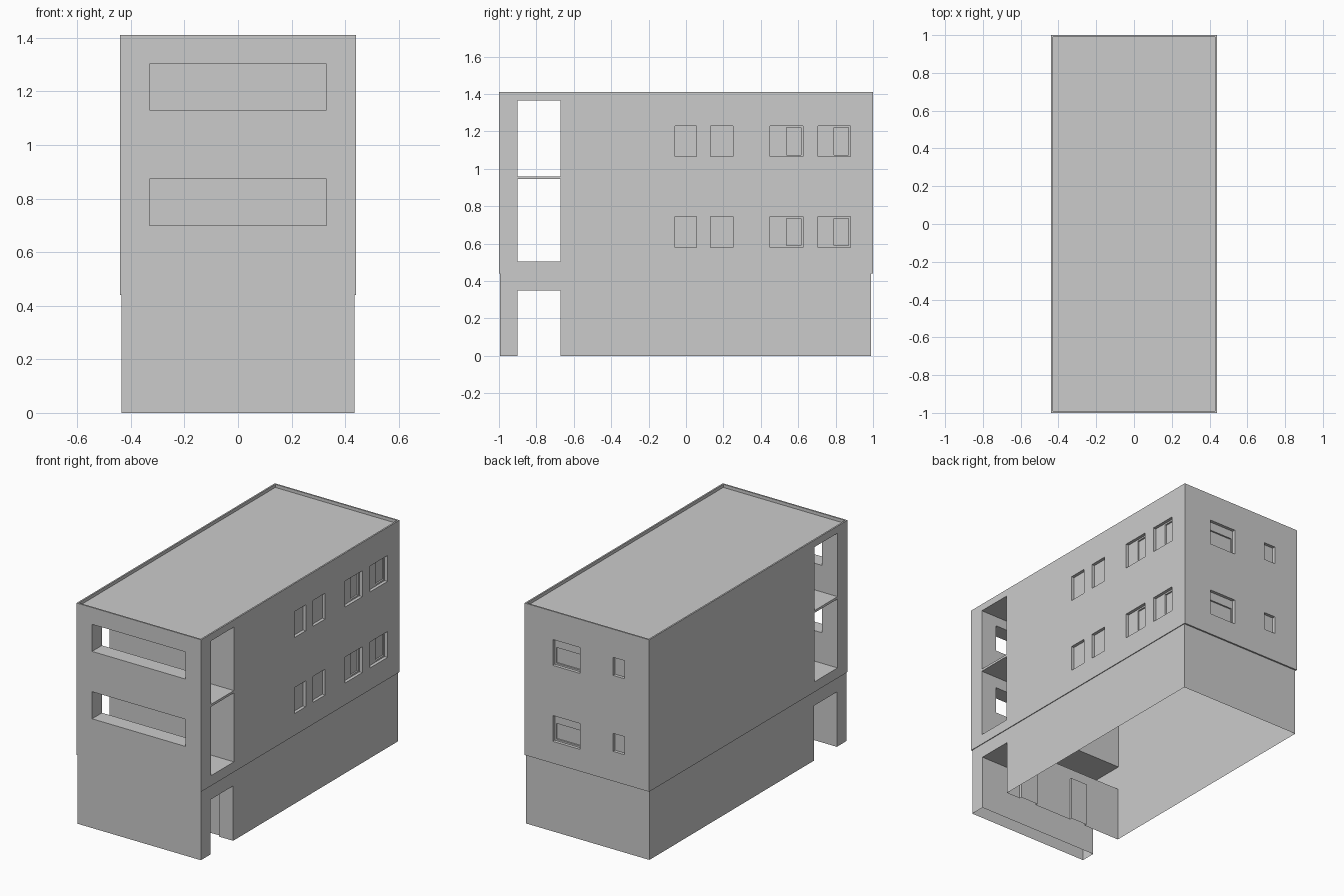
import bpy, bmesh

if "Cube" in bpy.data.objects:
    bpy.data.objects.remove(bpy.data.objects["Cube"])

cutters = []


def rect(bm, x, y0, y1, z):
    return [bm.verts.new(p) for p in ((-x, y0, z), (x, y0, z), (x, y1, z), (-x, y1, z))]


def cut(x0, x1, y0, y1, z0, z1):
    """Box that will be subtracted from the building."""
    bm = bmesh.new()
    bmesh.ops.create_cube(bm, size=1)
    for v in bm.verts:
        v.co = ((x0 + x1) / 2 + v.co.x * (x1 - x0),
                (y0 + y1) / 2 + v.co.y * (y1 - y0),
                (z0 + z1) / 2 + v.co.z * (z1 - z0))
    me = bpy.data.meshes.new("cutter")
    bm.to_mesh(me)
    bm.free()
    ob = bpy.data.objects.new("cutter", me)
    ob.hide_render = True
    bpy.context.collection.objects.link(ob)
    cutters.append(ob)


# Body: ground floor, overhanging upper floors, parapet and sunken roof
bm = bmesh.new()
loops = [rect(bm, 0.435, -0.995, 0.99, 0.0),
         rect(bm, 0.435, -0.995, 0.99, 0.44),
         rect(bm, 0.44, -1, 1, 0.44),
         rect(bm, 0.44, -1, 1, 1.41),
         rect(bm, 0.43, -0.99, 0.99, 1.41),
         rect(bm, 0.43, -0.99, 0.99, 1.39)]
bm.faces.new(loops[0][::-1])
bm.faces.new(loops[-1])
for a, b in zip(loops, loops[1:]):
    for i in range(4):
        j = (i + 1) % 4
        bm.faces.new((a[i], a[j], b[j], b[i]))
bmesh.ops.recalc_face_normals(bm, faces=bm.faces)
me = bpy.data.meshes.new("building_shell")
bm.to_mesh(me)
bm.free()
building = bpy.data.objects.new("building_shell", me)
bpy.context.collection.objects.link(building)

# Entrance passage and the two balcony voids, open on both sides
for z0, z1 in ((-0.1, 0.35), (0.505, 0.945), (0.96, 1.365)):
    cut(-0.6, 0.6, -0.90, -0.67, z0, z1)

# Wide balcony openings in the front wall
for z0, z1 in ((0.70, 0.873), (1.13, 1.303)):
    cut(-0.33, 0.33, -1.1, -0.8, z0, z1)

# Doors in the passage wall
for x0, x1 in ((-0.175, -0.06), (0.21, 0.335)):
    cut(x0, x1, -0.75, -0.655, -0.1, 0.28)

# Recessed windows, the same on both upper floors
for z in (0.58, 1.065):
    top = z + 0.165
    for y0, y1 in ((-0.06, 0.055), (0.13, 0.25)):
        cut(0.42, 0.6, y0, y1, z, top)
    for y0, y1 in ((0.45, 0.625), (0.705, 0.88)):
        mid = (y0 + y1) / 2
        cut(0.42, 0.6, y0, y1, z, top)
        cut(0.41, 0.6, mid, y1 - 0.01, z + 0.01, top - 0.01)
    # back wall: large window with transom, and a small one
    cut(0.048, 0.24, 0.98, 1.1, z, top)
    cut(0.058, 0.23, 0.97, 1.1, z + 0.01, z + 0.11)
    cut(-0.267, -0.186, 0.98, 1.1, z + 0.05, top)

for c in cutters:
    m = building.modifiers.new("cut", 'BOOLEAN')
    m.operation = 'DIFFERENCE'
    m.solver = 'EXACT'
    m.object = c

# Bake the cuts and remove the cutters
dg = bpy.context.evaluated_depsgraph_get()
result = bpy.data.meshes.new_from_object(building.evaluated_get(dg))
building.modifiers.clear()
building.data = result
for c in cutters:
    bpy.data.objects.remove(c)

# The shell is hollow and open underneath
bm = bmesh.new()
bm.from_mesh(result)
base = [f for f in bm.faces if all(abs(v.co.z) < 1e-4 for v in f.verts)]
bmesh.ops.delete(bm, geom=base, context='FACES')
bm.to_mesh(result)
bm.free()
